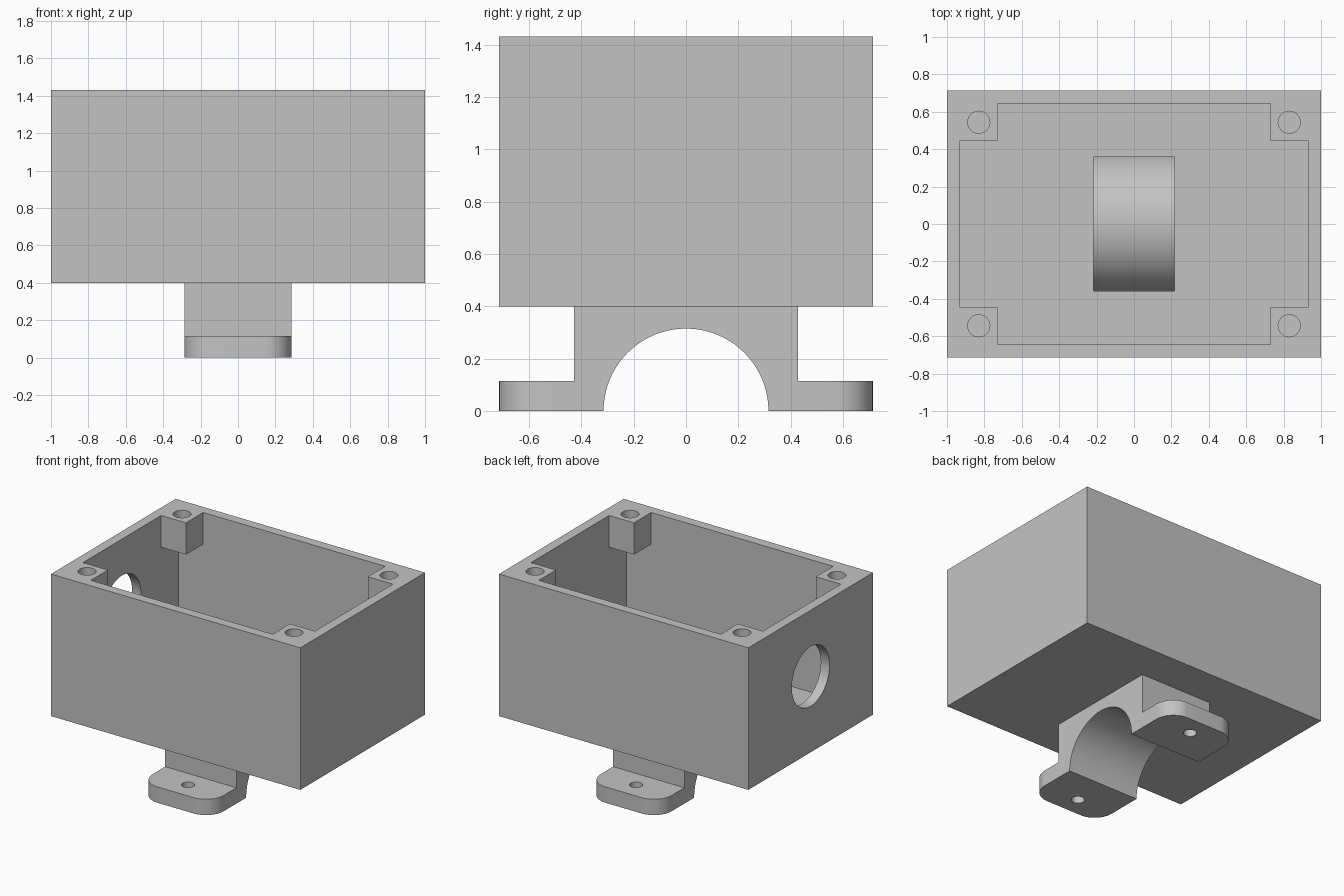
import bpy, bmesh, math

if "Cube" in bpy.data.objects:
    bpy.data.objects.remove(bpy.data.objects["Cube"])

grey = bpy.data.materials.new("light_grey")
grey.diffuse_color = (0.55, 0.55, 0.55, 1)
grey.use_nodes = True
grey.node_tree.nodes["Principled BSDF"].inputs["Base Color"].default_value = grey.diffuse_color


def prism(name, pts, axis, lo, hi):
    """Extrude a 2D outline along x (points are y, z) or along z (points are x, y)."""
    def at(p, t):
        return (t, p[0], p[1]) if axis == "x" else (p[0], p[1], t)
    bm = bmesh.new()
    a = [bm.verts.new(at(p, lo)) for p in pts]
    b = [bm.verts.new(at(p, hi)) for p in pts]
    bm.faces.new(a)
    bm.faces.new(b)
    for i in range(len(pts)):
        j = (i + 1) % len(pts)
        bm.faces.new((a[i], a[j], b[j], b[i]))
    bmesh.ops.recalc_face_normals(bm, faces=bm.faces)
    mesh = bpy.data.meshes.new(name)
    bm.to_mesh(mesh)
    bm.free()
    mesh.materials.append(grey)
    ob = bpy.data.objects.new(name, mesh)
    bpy.context.collection.objects.link(ob)
    return ob


def arc(cx, cy, r, start, end, n):
    """Points on an arc, angles in degrees."""
    angles = [math.radians(start + (end - start) * i / n) for i in range(n + 1)]
    return [(cx + r * math.cos(t), cy + r * math.sin(t)) for t in angles]


def circle(cx, cy, r, n=48):
    return arc(cx, cy, r, 0, 360, n)[:-1]


def rect(x, y0, y1):
    return [(-x, y0), (x, y0), (x, y1), (-x, y1)]


def combine(target, tool, operation):
    mod = target.modifiers.new(operation.lower(), "BOOLEAN")
    mod.operation = operation
    mod.solver = "EXACT"
    mod.object = tool
    bpy.context.view_layer.objects.active = target
    bpy.ops.object.modifier_apply(modifier=mod.name)
    bpy.data.objects.remove(tool)


def cut(target, *args):
    combine(target, prism("cutter", *args), "DIFFERENCE")


WALL = 0.07
X, Y = 1.0, 0.714          # outer half sizes of the box
Z0, Z1 = 0.40, 1.43        # bottom and rim of the box
POST_Z = 1.20              # underside of the corner posts
IX, IY = X - WALL, Y - WALL
PX, PY = 0.73, 0.447       # inner corner of the posts

# Box with a plain lower cavity and a cross-shaped opening that leaves corner posts
box = prism("enclosure", rect(X, -Y, Y), "z", Z0, Z1)
cut(box, rect(IX, -IY, IY), "z", Z0 + WALL, POST_Z)
quarter = [(IX, PY), (PX, PY), (PX, IY)]
cross = (quarter + [(-x, y) for x, y in reversed(quarter)]
         + [(-x, -y) for x, y in quarter] + [(x, -y) for x, y in reversed(quarter)])
cut(box, cross, "z", POST_Z - 0.1, Z1 + 0.1)

# Screw holes in the posts
for sx in (-1, 1):
    for sy in (-1, 1):
        cut(box, circle(sx * 0.83, sy * 0.544, 0.059), "z", POST_Z - 0.05, Z1 + 0.1)

# Cable opening in the left wall
cut(box, circle(0, 0.95, 0.216, 64), "x", -X - 0.1, -IX + 0.05)

# Saddle bracket: rounded foot plate plus a central block
BX, BY, FOOT, R = 0.286, 0.427, 0.115, 0.143
cx, cy = BX - R, Y - R
outline = (arc(cx, cy, R, 0, 90, 12) + arc(-cx, cy, R, 90, 180, 12)
           + arc(-cx, -cy, R, 180, 270, 12) + arc(cx, -cy, R, 270, 360, 12))
bracket = prism("saddle_bracket", outline, "z", 0, FOOT)
combine(bracket, prism("saddle_block", rect(BX, -BY, BY), "z", 0.04, Z0 + 0.03), "UNION")

# Pipe channel under the bracket and the foot screw holes
cut(bracket, circle(0, 0, 0.315, 96), "x", -0.5, 0.5)
for s in (-1, 1):
    cut(bracket, circle(0, s * 0.571, 0.043, 32), "z", -0.1, 0.2)

combine(box, bracket, "UNION")

# Hollow in the bracket, open to the box floor, arched over the pipe channel
RO, HY = 0.315 + WALL, BY - WALL
a0 = math.degrees(math.acos(HY / RO))
hollow = arc(0, 0, RO, a0, 180 - a0, 48) + [(-HY, 0.6), (HY, 0.6)]
cut(box, hollow, "x", -(BX - WALL), BX - WALL)

# Smooth curved walls, keep hard edges
bpy.ops.object.select_all(action="DESELECT")
box.select_set(True)
bpy.context.view_layer.objects.active = box
bpy.ops.object.shade_smooth_by_angle(angle=math.radians(30))
